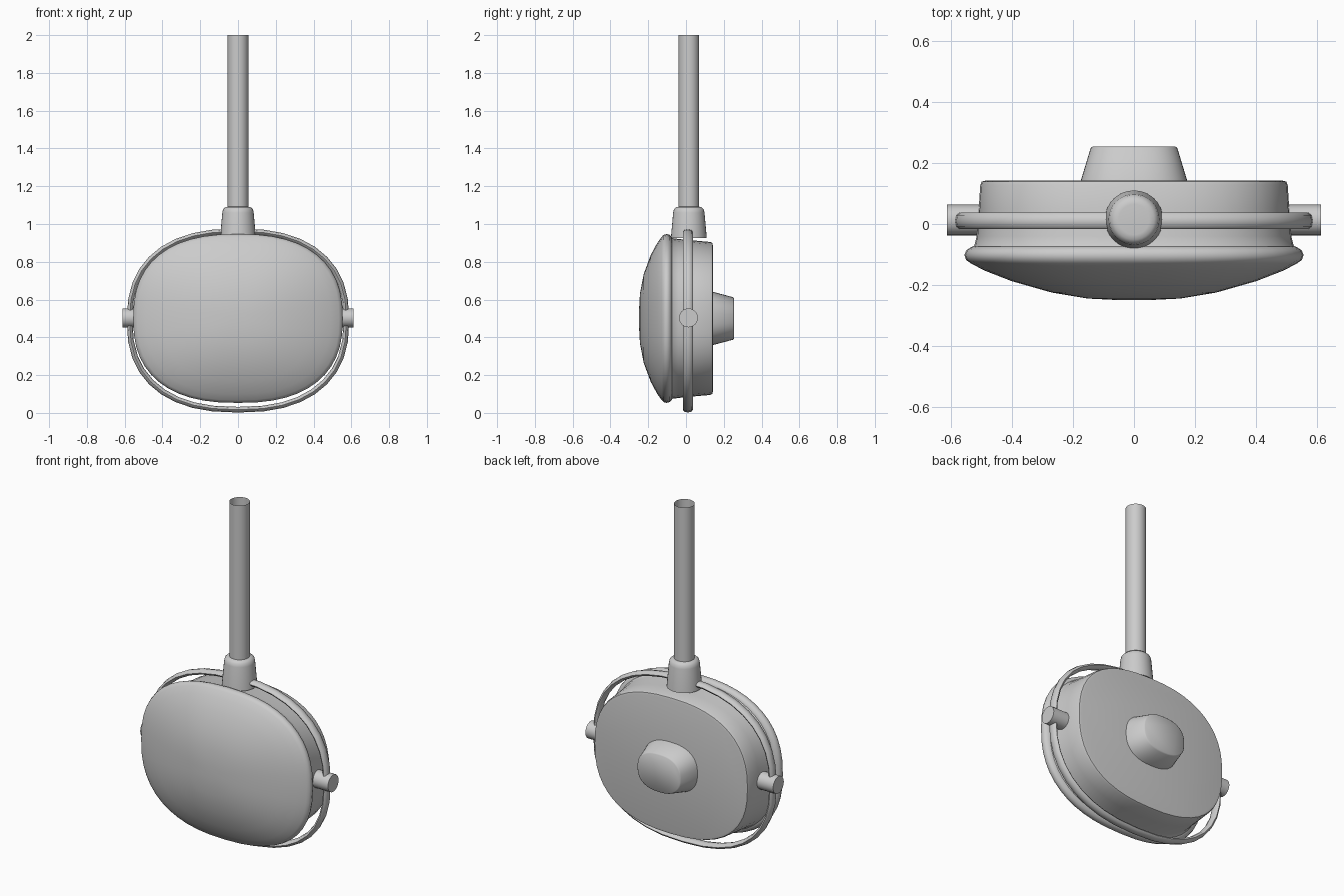
import bpy, bmesh, math
from mathutils import Vector

if "Cube" in bpy.data.objects:
    bpy.data.objects.remove(bpy.data.objects["Cube"])

N = 48          # segments around the lamp head
POWER = 2.45    # roundness of the rounded-rectangle outline


def finish(name, bm, angle=35):
    bmesh.ops.recalc_face_normals(bm, faces=bm.faces)
    mesh = bpy.data.meshes.new(name)
    bm.to_mesh(mesh)
    bm.free()
    ob = bpy.data.objects.new(name, mesh)
    bpy.context.collection.objects.link(ob)
    bpy.ops.object.select_all(action='DESELECT')
    bpy.context.view_layer.objects.active = ob
    ob.select_set(True)
    bpy.ops.object.shade_smooth_by_angle(angle=math.radians(angle))
    return ob


def outline(y, a, b, zc, n, power):
    pts = []
    for i in range(n):
        t = 2 * math.pi * i / n
        c, s = math.cos(t), math.sin(t)
        pts.append(Vector((math.copysign(abs(c) ** (2 / power), c) * a, y,
                           zc + math.copysign(abs(s) ** (2 / power), s) * b)))
    return pts


def loft(name, loops, closed=False, caps=(True, True), angle=35):
    bm = bmesh.new()
    rows = [[bm.verts.new(p) for p in lp] for lp in loops]
    n = len(rows[0])
    pairs = list(zip(rows, rows[1:]))
    if closed:
        pairs.append((rows[-1], rows[0]))
    for r, q in pairs:
        for i in range(n):
            j = (i + 1) % n
            bm.faces.new((r[i], r[j], q[j], q[i]))
    if not closed:
        for row, cap in ((rows[0], caps[0]), (rows[-1], caps[1])):
            if cap:
                bm.faces.new(row)
    return finish(name, bm, angle)


def head(name, profile, **kw):
    return loft(name, [outline(y, a, b, 0.5, N, POWER) for y, a, b in profile], **kw)


def turned(name, profile, y, n=32, **kw):
    return loft(name, [[Vector((r * math.cos(2 * math.pi * i / n),
                                y + r * math.sin(2 * math.pi * i / n), z))
                        for i in range(n)] for r, z in profile], **kw)


# domed front lens with its rolled rim
head("front_lens", [
    (-0.249, 0.05, 0.04), (-0.244, 0.15, 0.13), (-0.224, 0.27, 0.235),
    (-0.187, 0.40, 0.335), (-0.152, 0.49, 0.40), (-0.128, 0.535, 0.433),
    (-0.118, 0.549, 0.443), (-0.102, 0.555, 0.447), (-0.086, 0.549, 0.443),
    (-0.074, 0.53, 0.43)], angle=50)

# housing behind the lens, tapering to the back
head("housing", [
    (-0.085, 0.535, 0.434), (-0.07, 0.522, 0.425), (-0.04, 0.515, 0.421),
    (0.05, 0.508, 0.412), (0.128, 0.503, 0.405), (0.139, 0.498, 0.40),
    (0.142, 0.485, 0.388)], angle=50)

# tapered socket cover on the back
head("socket_cover", [(0.13, 0.178, 0.144), (0.142, 0.174, 0.141),
                      (0.248, 0.142, 0.113), (0.254, 0.135, 0.107)], angle=60)

# yoke ring around the head
section = [(0.01 + 0.027 * math.cos(math.pi * k / 4), 0.015 * math.sin(math.pi * k / 4))
           for k in range(8)]
loft("yoke_ring", [outline(y, 0.574 + d, 0.472 + d, 0.489, 36, 2.4)
                   for y, d in section], closed=True, angle=60)

# pivot pins on both sides
for side, label in ((-1, "left"), (1, "right")):
    loft("pivot_pin_" + label,
         [[Vector((side * x, 0.013 + 0.05 * math.cos(2 * math.pi * i / 24),
                   0.503 + 0.05 * math.sin(2 * math.pi * i / 24))) for i in range(24)]
          for x in (0.49, 0.612)])

# collar and hanging pole
turned("collar", [(0.095, 0.925), (0.083, 1.06), (0.079, 1.078), (0.066, 1.09),
                  (0.05, 1.092)], 0.015, angle=50)
turned("pole", [(0.055, 1.05), (0.055, 2.0)], 0.015, caps=(True, False))
